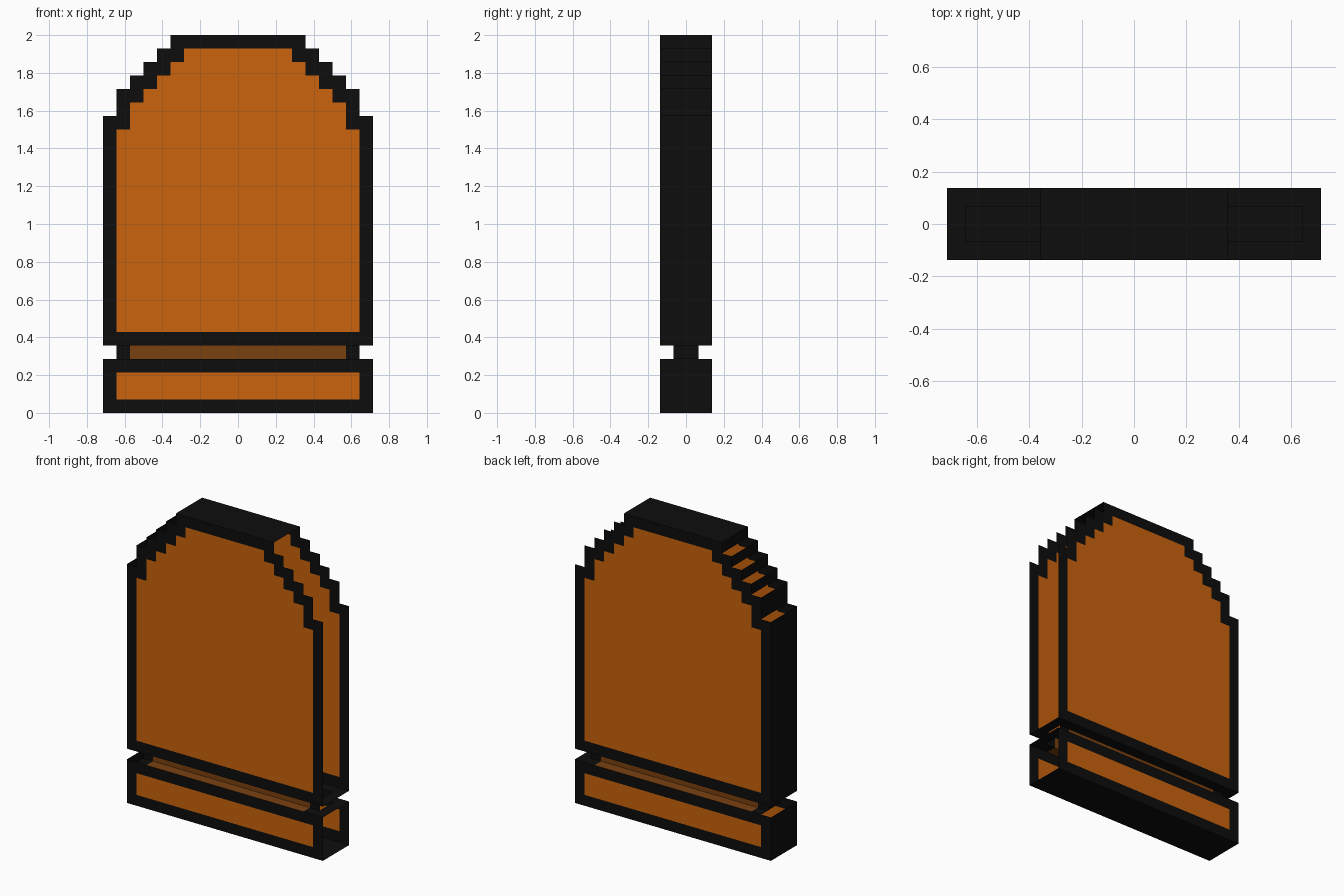
import bpy, bmesh

if "Cube" in bpy.data.objects:
    bpy.data.objects.remove(bpy.data.objects["Cube"])

U = 1 / 14            # one pixel step
D, ND = 0.137, 0.067  # half depth of the slab and of the recessed neck


def material(name, rgb):
    m = bpy.data.materials.new(name)
    m.diffuse_color = (*rgb, 1)
    m.use_nodes = True
    m.node_tree.nodes["Principled BSDF"].inputs["Base Color"].default_value = m.diffuse_color
    return m


BLACK, ORANGE, BROWN = 0, 1, 2
MATS = [material("black outline", (0.004, 0.004, 0.004)),
        material("orange panel", (0.60, 0.127, 0.004)),
        material("brown neck", (0.19, 0.053, 0.005))]


def make(name, quads):
    """Build one object from (four corners, material index) entries."""
    bm = bmesh.new()
    for corners, mat in quads:
        f = bm.faces.new([bm.verts.new(c) for c in corners])
        f.material_index = mat
    bmesh.ops.remove_doubles(bm, verts=bm.verts, dist=1e-5)
    me = bpy.data.meshes.new(name)
    bm.to_mesh(me)
    bm.free()
    for m in MATS:
        me.materials.append(m)
    ob = bpy.data.objects.new(name, me)
    bpy.context.collection.objects.link(ob)


def upright(x0, x1, y, z0, z1, mat):
    c = [(x0, y, z0), (x1, y, z0), (x1, y, z1), (x0, y, z1)]
    return (c if y < 0 else c[::-1], mat)


def flat(x0, x1, y0, y1, z, mat, up=True):
    c = [(x0, y0, z), (x1, y0, z), (x1, y1, z), (x0, y1, z)]
    return (c if up else c[::-1], mat)


def row_faces(row, outer, inner, d, fill):
    """Front and back strips plus the left wall of one pixel row; right side is open."""
    z0, z1, o, i = row * U, (row + 1) * U, outer * U, inner * U
    out = []
    for y in (-d, d):
        if inner:
            out += [upright(-o, -i, y, z0, z1, BLACK),
                    upright(-i, i, y, z0, z1, fill),
                    upright(i, o, y, z0, z1, BLACK)]
        else:
            out.append(upright(-o, o, y, z0, z1, BLACK))
    out.append(([(-o, -d, z0), (-o, -d, z1), (-o, d, z1), (-o, d, z0)], BLACK))
    return out


def underside_ring(z):
    o, n = 10 * U, 9 * U
    return [flat(-o, o, -D, -ND, z, BLACK, False), flat(-o, o, ND, D, z, BLACK, False),
            flat(-o, -n, -ND, ND, z, BLACK, False), flat(n, o, -ND, ND, z, BLACK, False)]


# rounded body with stepped shoulders, open stair treads and closed top
widths = [10] * 17 + [9, 9, 8, 7, 6, 5]
body = []
for k, w in enumerate(widths):
    framed = k in (0, len(widths) - 1)
    body += row_faces(5 + k, w, 0 if framed else widths[k + 1] - 1, D, ORANGE)
body.append(flat(-5 * U, 5 * U, -D, D, 2, BLACK))
body += underside_ring(5 * U)
make("body", body)

# recessed neck band
make("neck", row_faces(4, 9, 8, ND, BROWN))

# base block with its ledge
base = [flat(-10 * U, 10 * U, -D, D, 0, BLACK, False)]
for k in range(4):
    base += row_faces(k, 10, 9 if k in (1, 2) else 0, D, ORANGE)
for y0, y1 in ((-D, -ND), (ND, D)):
    base += [flat(-9 * U, -8 * U, y0, y1, 4 * U, BLACK),
             flat(-8 * U, 8 * U, y0, y1, 4 * U, BROWN),
             flat(8 * U, 9 * U, y0, y1, 4 * U, BLACK)]
base.append(flat(9 * U, 10 * U, -D, D, 4 * U, BLACK))
make("base", base)
